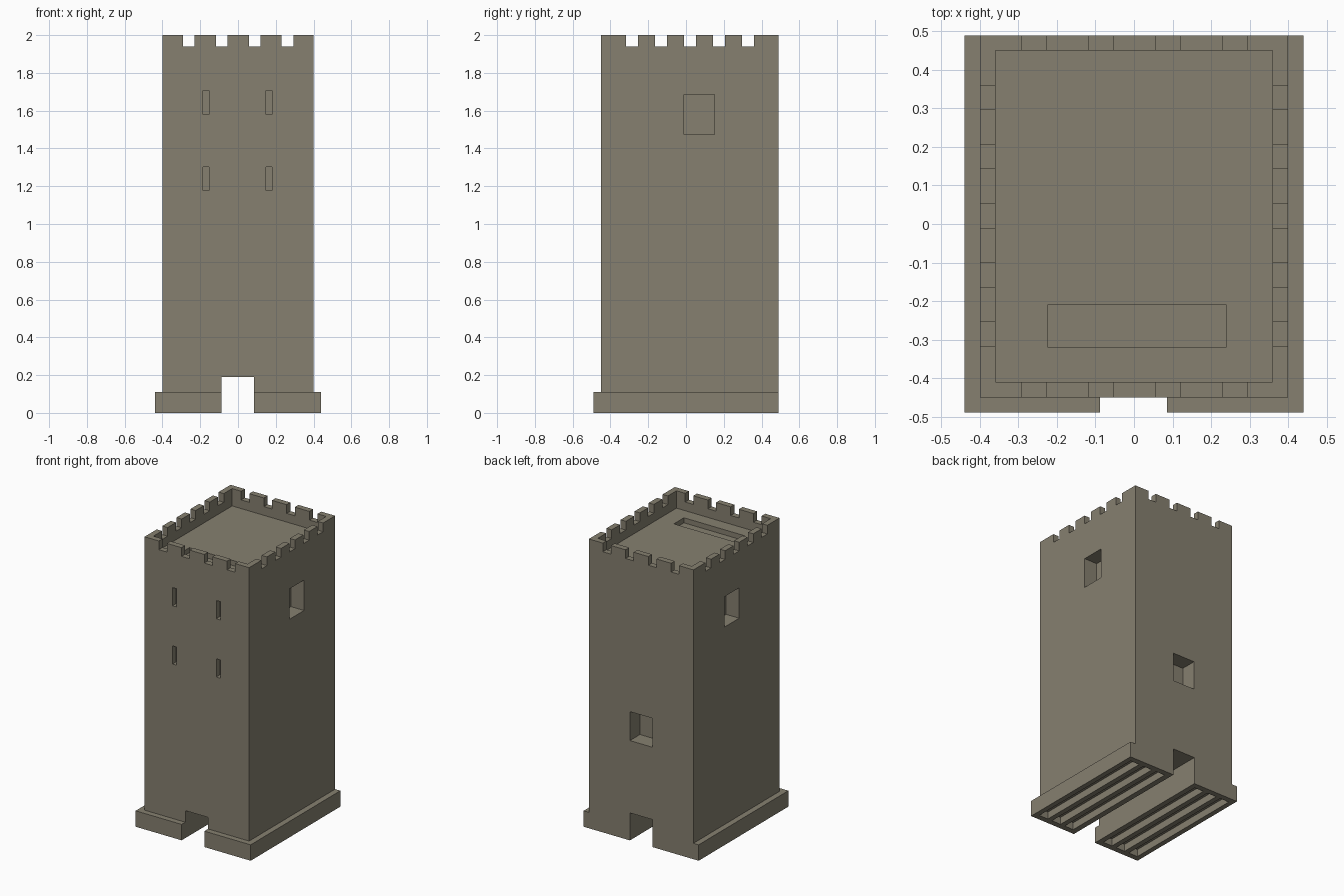
import bpy
import bmesh

cube = bpy.data.objects.get("Cube")
if cube:
    bpy.data.objects.remove(cube, do_unlink=True)

# One stone colour
stone = bpy.data.materials.new("grey_brown_stone")
stone.use_nodes = True
colour = (0.238, 0.216, 0.162, 1)
stone.diffuse_color = colour
stone.node_tree.nodes["Principled BSDF"].inputs["Base Color"].default_value = colour


def box(name, x, y, z):
    """Box between pairs of x, y and z limits."""
    bm = bmesh.new()
    bmesh.ops.create_cube(bm, size=1)
    for v in bm.verts:
        v.co = [lim[0] if c < 0 else lim[1] for c, lim in zip(v.co, (x, y, z))]
    mesh = bpy.data.meshes.new(name)
    bm.to_mesh(mesh)
    bm.free()
    mesh.materials.append(stone)
    obj = bpy.data.objects.new(name, mesh)
    bpy.context.collection.objects.link(obj)
    return obj


def combine(target, tool, operation="DIFFERENCE"):
    """Apply a boolean and drop the tool object."""
    mod = target.modifiers.new("cut", "BOOLEAN")
    mod.operation = operation
    mod.solver = "EXACT"
    mod.object = tool
    bpy.context.view_layer.objects.active = target
    bpy.ops.object.modifier_apply(modifier=mod.name)
    bpy.data.objects.remove(tool, do_unlink=True)


def cut(x, y, z):
    combine(tower, box("cutter", x, y, z))


W, FRONT, BACK, TOP = 0.40, -0.45, 0.49, 2.0
ROOF = 1.88

# Tower shaft joined to a plinth that is flush at the back
tower = box("stone_tower", (-W, W), (FRONT, BACK), (0.05, TOP))
combine(tower, box("plinth", (-0.44, 0.44), (-0.49, BACK), (0, 0.11)), "UNION")

# Roof well inside the parapet, with a shallow slot in the floor
cut((-0.36, 0.36), (-0.41, 0.45), (ROOF, 2.1))
cut((-0.225, 0.24), (-0.32, -0.21), (ROOF - 0.035, 1.95))

# Battlement gaps, running right across the top
for i in range(4):
    x = -0.26 + i * 0.174
    cut((x - 0.031, x + 0.031), (-0.6, 0.6), (1.94, 2.1))
for i in range(5):
    y = -0.286 + i * 0.1535
    cut((-0.6, 0.6), (y - 0.031, y + 0.031), (1.94, 2.1))

# Passage through the foot
cut((-0.088, 0.086), (-0.6, 0.6), (-0.1, 0.19))

# Recessed side windows and back window
for side in (-1, 1):
    cut(sorted((side * 0.30, side * 0.5)), (-0.01, 0.15), (1.475, 1.685))
cut((-0.085, 0.086), (BACK - 0.11, 0.6), (0.69, 0.89))

# Arrow slits in the front
for x in (-0.17, 0.165):
    for z in (1.24, 1.643):
        cut((x - 0.016, x + 0.016), (-0.6, FRONT + 0.04), (z - 0.063, z + 0.063))

# Grooves under the plinth
for side in (-1, 1):
    for i in range(3):
        x = side * (0.16 + i * 0.105)
        cut((x - 0.035, x + 0.035), (FRONT, 0.45), (-0.1, 0.05))
